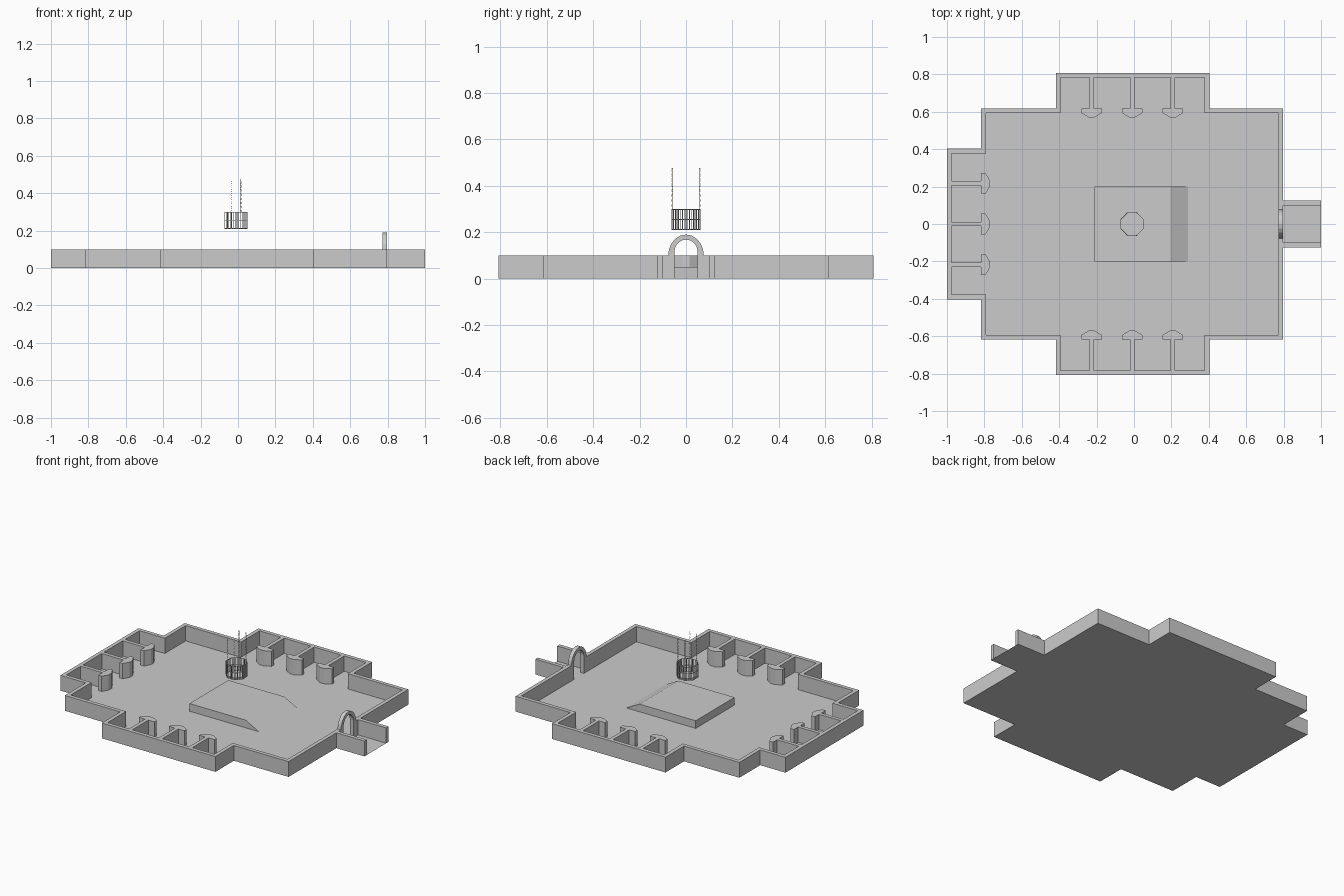
import bpy, bmesh, math
from mathutils import Vector, Matrix

if "Cube" in bpy.data.objects:
    bpy.data.objects.remove(bpy.data.objects["Cube"])

T = 0.0125      # half wall thickness
H = 0.10        # wall height
CX = -0.01      # room centre in x


def finish(name, bm, recalc=True):
    if recalc:
        bmesh.ops.recalc_face_normals(bm, faces=bm.faces)
    me = bpy.data.meshes.new(name)
    bm.to_mesh(me)
    bm.free()
    ob = bpy.data.objects.new(name, me)
    bpy.context.collection.objects.link(ob)
    return ob


def prism(bm, pts, vec):
    """Extrude a closed 3D polygon along a vector."""
    face = bm.faces.new([bm.verts.new(p) for p in pts])
    ext = bmesh.ops.extrude_face_region(bm, geom=[face], use_keep_orig=True)
    bmesh.ops.translate(bm, vec=vec, verts=[v for v in ext["geom"] if isinstance(v, bmesh.types.BMVert)])


def box(bm, x0, x1, y0, y1, z0, z1):
    prism(bm, [(x0, y0, z0), (x1, y0, z0), (x1, y1, z0), (x0, y1, z0)], (0, 0, z1 - z0))


def offset(path, d):
    """Mitred offset of an open path (positive = right side)."""
    out = []
    for i, p in enumerate(path):
        dirs = []
        if i > 0:
            dirs.append((p - path[i - 1]).normalized())
        if i < len(path) - 1:
            dirs.append((path[i + 1] - p).normalized())
        n = [Vector((k.y, -k.x)) for k in dirs]
        out.append(p + (n[0] if len(n) == 1 else n[0] + n[1]) * d)
    return out


# Outer wall: half path mirrored in y, with a doorway gap on the right
half = [Vector(p) for p in [(0.785, 0.05), (0.785, 0.605), (0.39, 0.605), (0.39, 0.795), (-0.405, 0.795),
                            (-0.405, 0.605), (-0.805, 0.605), (-0.805, 0.39), (-0.9875, 0.39)]]
path = half + [Vector((p.x, -p.y)) for p in reversed(half)]
outer, inner = offset(path, T), offset(path, -T)
bm = bmesh.new()
rows = [[bm.verts.new((p.x, p.y, z)) for p in side] for side, z in
        ((outer, 0), (outer, H), (inner, H), (inner, 0))]
for r in range(4):
    a, b = rows[r], rows[(r + 1) % 4]
    for i in range(len(path) - 1):
        bm.faces.new((a[i], a[i + 1], b[i + 1], b[i]))
for end in (0, -1):
    bm.faces.new([r[end] for r in rows])
finish("outer_wall", bm)

# Floor sheet, including the entrance corridor
bm = bmesh.new()
edge = [(p.x, p.y) for p in outer[1:-1]]
edge += [(0.7975, -0.125), (1, -0.125), (1, 0.125), (0.7975, 0.125)]
bm.faces.new([bm.verts.new((x, y, 0)) for x, y in edge])
finish("floor", bm, recalc=False)

# Entrance corridor walls
bm = bmesh.new()
for y in (-0.125, 0.10):
    box(bm, 0.7975, 1.0, y, y + 0.025, 0, H)
finish("corridor_walls", bm)

# Arch over the doorway
bm = bmesh.new()
N = 10
arc = [math.pi * i / N for i in range(N + 1)]
ring = [(0.7725, 0.077 * math.cos(a), 0.10 + 0.09 * math.sin(a)) for a in arc]
ring += [(0.7725, -0.05, 0.10)]
ring += [(0.7725, 0.05 * math.cos(a), 0.115 + 0.053 * math.sin(a)) for a in reversed(arc)]
ring += [(0.7725, 0.05, 0.10)]
prism(bm, ring, (0.025, 0, 0))
finish("door_arch", bm)

# Stall dividers: thin partition with a bevelled pillar at the room side
# local frame: +x points into the room, x = 0 at the pillar back
pillar = [(0, -0.055), (0.024, -0.055), (0.047, -0.016), (0.047, 0.016), (0.024, 0.055), (0, 0.055)]
back = [(-0.17, -0.012), (0, -0.012), (0, 0.012), (-0.17, 0.012)]


def dividers(name, origin, along, angle):
    bm = bmesh.new()
    for s in (-0.217, 0, 0.217):
        m = Matrix.Translation(Vector(origin) + Vector(along) * s) @ Matrix.Rotation(angle, 4, "Z")
        for poly in (pillar, back):
            prism(bm, [m @ Vector((x, y, 0)) for x, y in poly], (0, 0, H))
    finish(name, bm)


dividers("back_stall_dividers", (CX, 0.6175, 0), (1, 0, 0), -math.pi / 2)
dividers("front_stall_dividers", (CX, -0.6175, 0), (1, 0, 0), math.pi / 2)
dividers("left_stall_dividers", (-0.8175, 0, 0), (0, 1, 0), 0)

# Central platform with a ramp toward the entrance
bm = bmesh.new()
prism(bm, [(-0.21, -0.2, 0), (0.29, -0.2, 0), (0.195, -0.2, 0.05), (-0.21, -0.2, 0.05)], (0, 0.4, 0))
finish("platform_ramp", bm)

# Hanging octagonal cage: three rails, vertical bars and a base plate
R = 0.065
octo = [Vector((CX + R * math.cos(a), R * math.sin(a), 0))
        for a in (math.pi / 8 + k * math.pi / 4 for k in range(8))]


def rod(bm, a, b, r):
    d = b - a
    m = Matrix.Translation((a + b) / 2) @ d.to_track_quat("Z", "Y").to_matrix().to_4x4()
    bmesh.ops.create_cone(bm, cap_ends=True, segments=6, radius1=r, radius2=r, depth=d.length, matrix=m)


bm = bmesh.new()
for i in range(8):
    a, b = octo[i], octo[(i + 1) % 8]
    for z in (0.212, 0.255, 0.298):
        up = Vector((0, 0, z))
        rod(bm, a + up, b + up, 0.002)
    for k in range(5):
        p = a.lerp(b, k / 5)
        rod(bm, p + Vector((0, 0, 0.21)), p + Vector((0, 0, 0.30)), 0.002)
finish("cage_bars", bm)
bm = bmesh.new()
prism(bm, [p + Vector((0, 0, 0.21)) for p in octo], (0, 0, 0.003))
finish("cage_base", bm)

# Four chains made of alternating links
bm = bmesh.new()
LINKS, SEG, TUBE = 16, 8, 4
for i in (1, 2, 5, 6):
    for k in range(LINKS):
        c = octo[i] + Vector((0, 0, 0.304 + k * 0.011))
        m = Matrix.Translation(c) @ Matrix.Rotation(math.pi / 2 * (k % 2), 4, "Z")
        grid = []
        for s in range(SEG):
            a = 2 * math.pi * s / SEG
            row = []
            for t in range(TUBE):
                u = 2 * math.pi * t / TUBE
                w = 0.001 * math.cos(u)
                p = ((0.003 + w) * math.cos(a), 0.001 * math.sin(u), (0.0065 + w) * math.sin(a))
                row.append(bm.verts.new(m @ Vector(p)))
            grid.append(row)
        for s in range(SEG):
            g, h = grid[s], grid[(s + 1) % SEG]
            for t in range(TUBE):
                n = (t + 1) % TUBE
                bm.faces.new((g[t], h[t], h[n], g[n]))
finish("cage_chains", bm)
